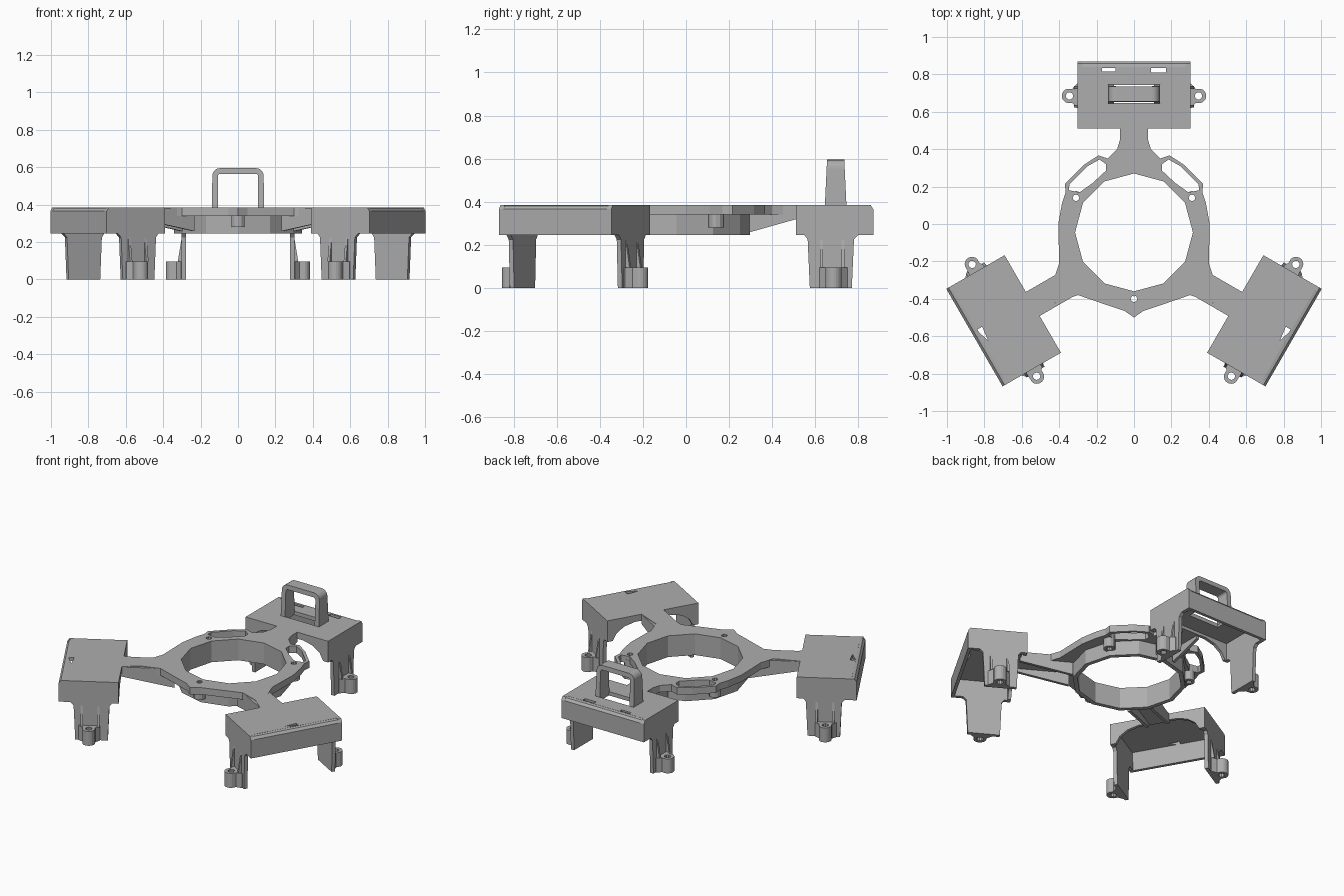
import bpy, bmesh, math
from mathutils import Matrix, Vector

cube = bpy.data.objects.get("Cube")
if cube:
    bpy.data.objects.remove(cube, do_unlink=True)

grey = bpy.data.materials.new("mid grey plastic")
grey.use_nodes = True
COLOUR = (0.42, 0.42, 0.42, 1)
grey.diffuse_color = COLOUR
grey.node_tree.nodes["Principled BSDF"].inputs["Base Color"].default_value = COLOUR

# Sketch planes: (u, v) axes followed by the extrusion axis
FLAT = Matrix.Identity(4)
SIDE = Matrix(((0, 0, 1, 0), (1, 0, 0, 0), (0, 1, 0, 0), (0, 0, 0, 1)))    # y, z along x
FRONT = Matrix(((1, 0, 0, 0), (0, 0, -1, 0), (0, 1, 0, 0), (0, 0, 0, 1)))  # x, z along -y


def extrude(name, loops, w0, w1, plane=FLAT, place=FLAT):
    """Extrude an outline; further loops are holes."""
    curve = bpy.data.curves.new(name, 'CURVE')
    curve.dimensions = '2D'
    curve.fill_mode = 'BOTH'
    curve.extrude = (w1 - w0) / 2
    for loop in loops:
        spline = curve.splines.new('POLY')
        spline.points.add(len(loop) - 1)
        for point, (u, v) in zip(spline.points, loop):
            point.co = (u, v, 0, 1)
        spline.use_cyclic_u = True
    temp = bpy.data.objects.new(name + " sketch", curve)
    bpy.context.collection.objects.link(temp)
    deps = bpy.context.evaluated_depsgraph_get()
    mesh = bpy.data.meshes.new_from_object(temp.evaluated_get(deps))
    bpy.data.objects.remove(temp, do_unlink=True)
    mesh.transform(place @ plane @ Matrix.Translation((0, 0, (w0 + w1) / 2)))
    bm = bmesh.new()
    bm.from_mesh(mesh)
    bmesh.ops.remove_doubles(bm, verts=bm.verts, dist=1e-5)
    bmesh.ops.recalc_face_normals(bm, faces=bm.faces)
    for face in bm.faces:
        face.smooth = False
    bm.to_mesh(mesh)
    bm.free()
    mesh.materials.clear()
    mesh.materials.append(grey)
    obj = bpy.data.objects.new(name, mesh)
    bpy.context.collection.objects.link(obj)
    return obj


def arc(cx, cy, r, a0, a1, n):
    return [(cx + r * math.cos(math.radians(a0 + (a1 - a0) * i / n)),
             cy + r * math.sin(math.radians(a0 + (a1 - a0) * i / n))) for i in range(n + 1)]


def circle(cx, cy, r, n=12):
    return arc(cx, cy, r, 0, 360, n)[:-1]


def rect(x0, x1, y0, y1):
    return [(x0, y0), (x1, y0), (x1, y1), (x0, y1)]


def mirror(loop):
    return [(-x, y) for x, y in reversed(loop)]


TOP, LOW = 0.385, 0.245
RING_Y, HUB_Y = -0.045, -0.115

# Central plate with three arms, side loops and screw holes
half = [(.075, .53), (.075, .45), (.09, .40), (.14, .35), (.19, .367), (.27, .315),
        (.37, .215), (.365, .17), (.385, .11), (.405, 0), (.40, -.21), (.43, -.30),
        (.578, -.362), (.595, -.372), (.52, -.50), (.504, -.49), (.42, -.42),
        (.30, -.38), (.14, -.435), (.05, -.465)]
outline = half + [(0, -.50)] + mirror(half)
slot = [(.15, .32), (.185, .345), (.25, .308), (.345, .212), (.348, .18),
        (.29, .17), (.22, .22), (.15, .285)]
screws = [(.31, .14), (-.31, .14), (0, -.40)]
bore = circle(0, RING_Y, .315, 12)
extrude("centre_plate", [outline, bore, slot, mirror(slot)] +
        [circle(x, y, .018, 8) for x, y in screws], .34, TOP)

# Deep ring wall and screw bosses
extrude("ring_wall", [circle(0, RING_Y, .342, 12), bore], LOW, TOP - .002)
for x, y in screws:
    extrude("screw_boss", [circle(x, y, .036), circle(x, y, .018, 8)], .28, .36)

# Pod profiles, with y as the distance from the hub
outer_wall = [(.95, TOP), (.972, .381), (.985, .365), (.985, LOW), (.965, LOW), (.95, .362)]
end_wall = [(.625, TOP), (.972, TOP), (.985, .365), (.985, LOW), (.915, LOW), (.895, .225),
            (.885, 0), (.69, 0), (.68, .225), (.665, LOW), (.625, LOW)]
arch = ([(-.3, TOP), (-.3, LOW), (-.265, LOW)] +
        [(x, z) for x, z in [(-.24, .29), (-.19, .325), (-.12, .342),
                             (.12, .342), (.19, .325), (.24, .29)]] +
        [(.265, LOW), (.3, LOW), (.3, TOP)])
foot = [(.28, .735), (.305, .735), (.33, .762)] + arc(.347, .80, .039, -75, 75, 8) + \
       [(.33, .838), (.305, .865), (.28, .865)]

pods = [("back", 0, .41), ("right", 120, .31), ("left", -120, .31)]
cuts = {
    "back": [rect(-.11, .11, .762, .858), rect(-.17, -.10, .93, .948), rect(.09, .17, .925, .953)],
    "right": [[(-.05, .93), (.03, .955), (.03, .92)]],
    "left": [[(.05, .93), (-.03, .955), (-.03, .92)]],
}
for side, angle, rib_start in pods:
    place = Matrix.Translation((0, HUB_Y, 0)) @ Matrix.Rotation(math.radians(angle), 4, 'Z')
    extrude(side + "_pod_top", [rect(-.299, .299, .626, .955)] + cuts[side],
            .36, TOP, FLAT, place)
    extrude(side + "_pod_outer_wall", [outer_wall], -.299, .299, SIDE, place)
    extrude(side + "_pod_arch_wall", [arch], -.645, -.625, FRONT, place)
    rib = [(rib_start, TOP - .003), (.63, TOP - .003), (.63, .32), (rib_start, .258)]
    for s in (-1, 1):
        w = sorted((s * .278, s * .301))
        extrude(side + "_pod_end_leg", [end_wall], w[0], w[1], SIDE, place)
        shape = foot if s > 0 else mirror(foot)
        extrude(side + "_foot_boss", [shape, circle(s * .345, .80, .02, 10)],
                0, .095, FLAT, place)
        # Slanted web from the boss up into the leg
        web = [(s * .30, .095), (s * .322, .095), (s * .30, .23)]
        for y in (.745, .845):
            extrude(side + "_foot_web", [web], -y - .007, -y + .007, FRONT, place)
        # Channel sides under the arm
        w = sorted((s * .055, s * .074))
        extrude(side + "_arm_rib", [rib], w[0], w[1], SIDE, place)

# Carrying handle, narrowing upwards
grip = ([(-.14, .375)] + arc(-.097, .555, .04, 180, 90, 5) + arc(.097, .555, .04, 90, 0, 5) +
        [(.14, .375), (.108, .375)] + arc(.093, .55, .015, 0, 90, 3) +
        arc(-.093, .55, .015, 90, 180, 3) + [(-.108, .375)])
handle = extrude("carry_handle", [grip], -.745, -.645, FRONT)
for v in handle.data.vertices:
    v.co.y = .695 + (v.co.y - .695) * (1 - (v.co.z - TOP) * .95)
